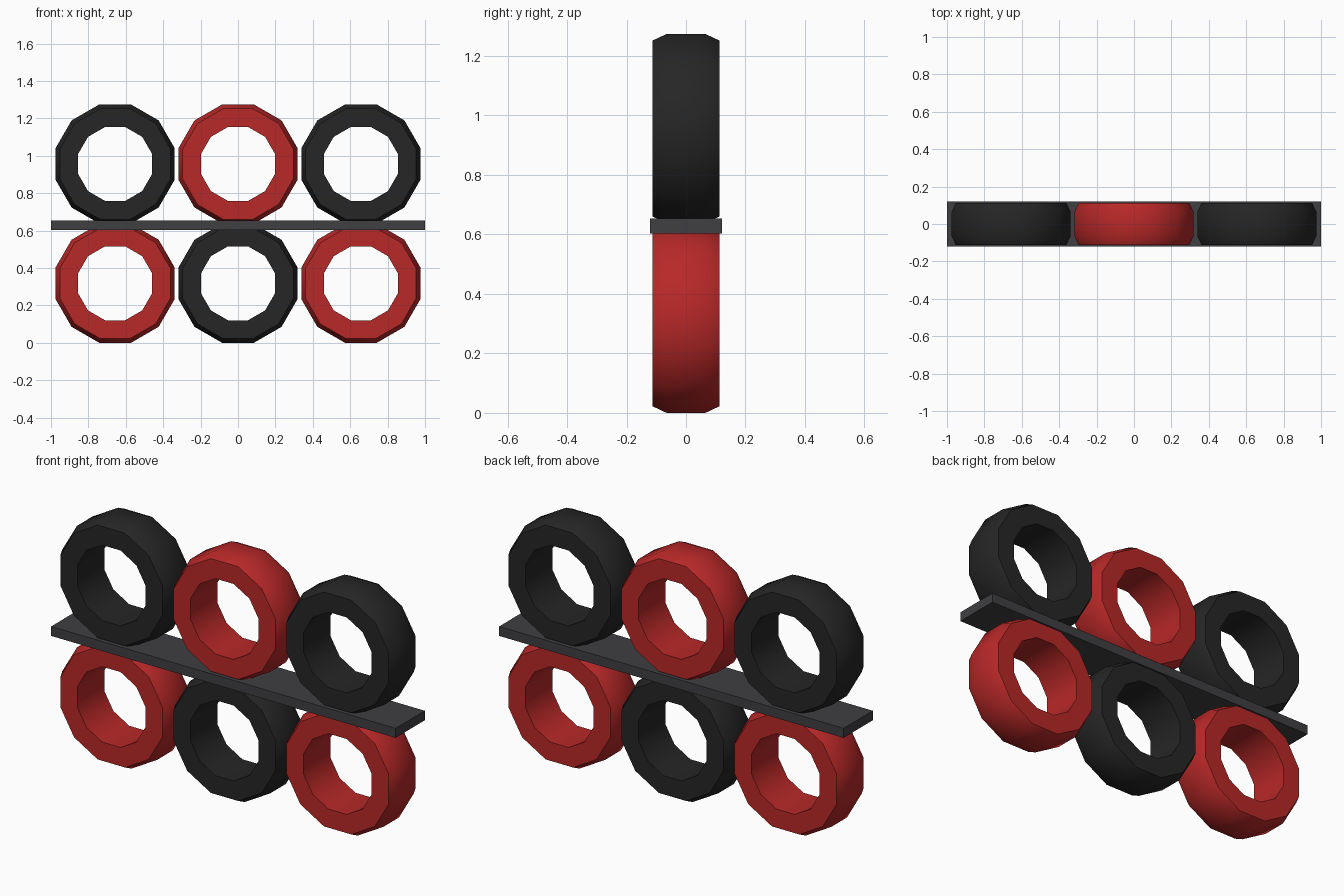
import bpy, bmesh
from math import cos, sin, pi, radians

if "Cube" in bpy.data.objects:
    bpy.data.objects.remove(bpy.data.objects["Cube"], do_unlink=True)


def material(name, rgb):
    mat = bpy.data.materials.new(name)
    mat.use_nodes = True
    mat.diffuse_color = (*rgb, 1)
    mat.node_tree.nodes["Principled BSDF"].inputs["Base Color"].default_value = (*rgb, 1)
    return mat


red = material("red rubber", (0.48, 0.021, 0.021))
black = material("black rubber", (0.019, 0.019, 0.019))
grey = material("dark grey board", (0.05, 0.05, 0.055))

SIDES = 12
# Tyre cross-section as (distance to flat, depth): chamfered tread, straight bore
PROFILE = [(0.198, -0.112), (0.296, -0.112), (0.318, -0.065),
           (0.318, 0.065), (0.296, 0.112), (0.198, 0.112)]


def add_object(name, bm, mat, location):
    bmesh.ops.recalc_face_normals(bm, faces=bm.faces)
    mesh = bpy.data.meshes.new(name)
    bm.to_mesh(mesh)
    bm.free()
    mesh.materials.append(mat)
    obj = bpy.data.objects.new(name, mesh)
    obj.location = location
    bpy.context.collection.objects.link(obj)
    return obj


def tyre(name, mat, x, z):
    bm = bmesh.new()
    rings = []
    for i in range(SIDES):
        a = (i + 0.5) * 2 * pi / SIDES
        # Scale flats out to corners so the ring rests on a flat side
        k = 1 / cos(pi / SIDES)
        rings.append([bm.verts.new((r * k * cos(a), y, r * k * sin(a))) for r, y in PROFILE])
    n = len(PROFILE)
    for i in range(SIDES):
        here, there = rings[i], rings[(i + 1) % SIDES]
        for j in range(n):
            m = (j + 1) % n
            bm.faces.new((here[j], here[m], there[m], there[j]))
    obj = add_object(name, bm, mat, (x, 0, z))
    bpy.ops.object.select_all(action='DESELECT')
    obj.select_set(True)
    bpy.context.view_layer.objects.active = obj
    bpy.ops.object.shade_smooth_by_angle(angle=radians(40))


# Two rows of tyres in alternating colours
for row, z in (("lower", 0.318), ("upper", 0.956)):
    for col, side in enumerate(("right", "middle", "left")):
        is_red = (col % 2 == 0) == (row == "lower")
        tyre(f"{row}_{side}_tyre", red if is_red else black, (col - 1) * 0.657, z)

# Plank between the rows
bm = bmesh.new()
bmesh.ops.create_cube(bm, size=1)
bmesh.ops.scale(bm, vec=(2, 0.242, 0.05), verts=bm.verts)
add_object("plank", bm, grey, (0, 0, 0.628))
